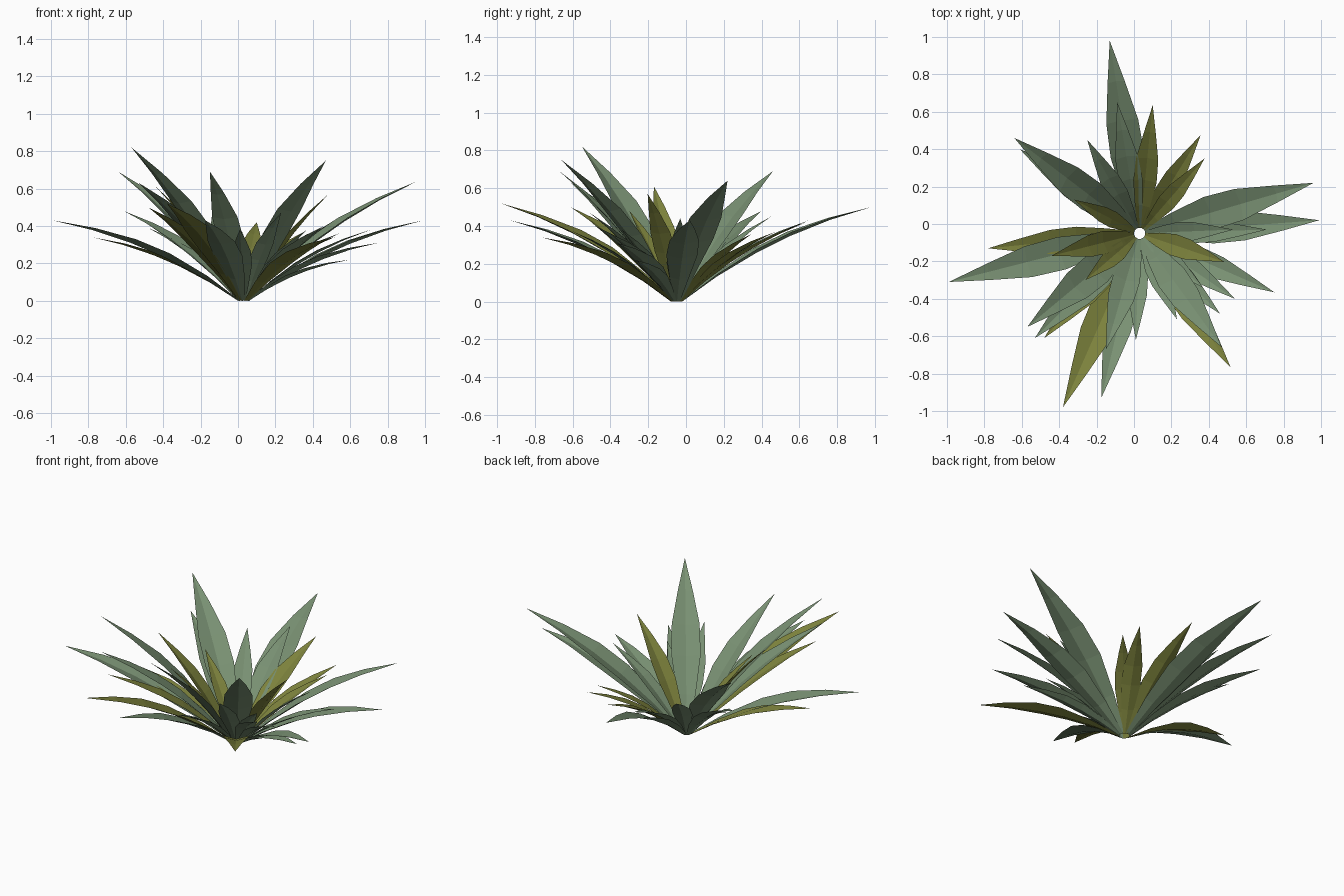
import bpy, bmesh, math
from mathutils import Vector

if "Cube" in bpy.data.objects:
    bpy.data.objects.remove(bpy.data.objects["Cube"])

CENTRE = Vector((0.03, -0.05, 0))
ROOT_R = 0.03

# leaf outline: fraction along the leaf, half width factor
PROFILE = [(0, 0.2), (0.2, 0.62), (0.42, 0.98), (0.6, 0.93), (0.8, 0.5), (1, 0)]

# leaf tips
SAGE = [(-.13, .98, .5), (-.09, .65, .43), (-.25, .45, .45), (-.64, .46, .69),
        (-.61, .40, .48), (-.48, .27, .39), (-.99, -.31, .43), (-.57, -.55, .82),
        (-.53, -.61, .63), (-.15, -.67, .69), (-.175, -.93, .43), (.01, -.62, .38),
        (.23, -.51, .47), (.47, -.66, .75), (.46, -.48, .4), (.54, -.4, .36),
        (.37, -.34, .38), (.75, -.365, .31), (.6, -.27, .22), (.71, -.03, .38),
        (.53, -.03, .44), (.99, .02, .43), (.96, .22, .64)]
OLIVE = [(.1, .635, .42), (.356, .475, .37), (.377, .35, .36), (-.32, .13, .42),
         (-.78, -.13, .34), (-.44, -.17, .61), (-.26, -.3, .48), (-.48, -.61, .5),
         (-.38, -.98, .52), (.516, -.765, .34), (.484, -.203, .57)]


def add_leaf(bm, tip):
    tip = Vector(tip)
    flat = Vector((tip.x, tip.y, 0)) - CENTRE
    out = flat.normalized()
    root = CENTRE + out * ROOT_R
    side = Vector((-out.y, out.x, 0))
    run = tip - root
    width = 0.082 * run.length
    up = side.cross(run).normalized()
    if up.z < 0:
        up = -up
    bend = 0.055 * flat.length
    prev = None
    for t, w in PROFILE:
        mid = root + run * t + up * bend * 4 * t * (1 - t)
        h = width * w
        if w == 0:
            row = [bm.verts.new(mid)]
        else:
            row = [bm.verts.new(mid + side * h * s + up * (abs(s) * h * 0.25))
                   for s in (-1, 0, 1)]
        if prev:
            for i in range(2):
                if len(row) == 1:
                    bm.faces.new((prev[i + 1], prev[i], row[0]))
                else:
                    bm.faces.new((prev[i + 1], prev[i], row[i], row[i + 1]))
        prev = row


def leaf_group(name, tips, colour):
    bm = bmesh.new()
    for tip in tips:
        add_leaf(bm, tip)
    # make every blade face upward
    for f in bm.faces:
        f.normal_update()
        if f.normal.z < 0:
            f.normal_flip()
    mesh = bpy.data.meshes.new(name)
    bm.to_mesh(mesh)
    bm.free()
    mat = bpy.data.materials.new(name + "_colour")
    mat.diffuse_color = colour
    mat.use_nodes = True
    mat.node_tree.nodes["Principled BSDF"].inputs["Base Color"].default_value = mat.diffuse_color
    mesh.materials.append(mat)
    bpy.context.collection.objects.link(bpy.data.objects.new(name, mesh))


leaf_group("sage_leaves", SAGE, (0.19, 0.28, 0.17, 1))
leaf_group("olive_leaves", OLIVE, (0.20, 0.22, 0.045, 1))
